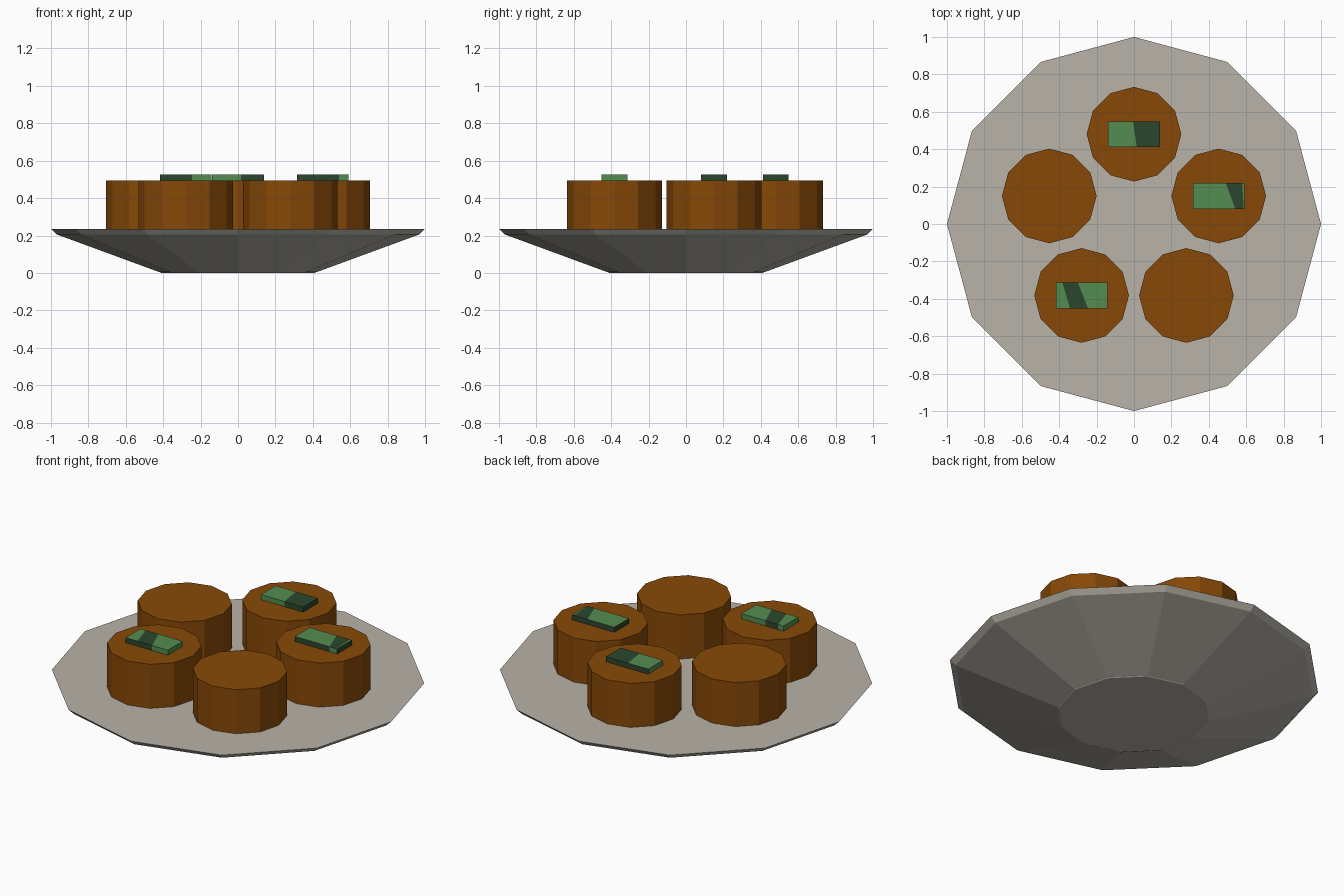
import bpy, bmesh, math
from mathutils import Vector

if "Cube" in bpy.data.objects:
    bpy.data.objects.remove(bpy.data.objects["Cube"])


def material(name, rgb):
    m = bpy.data.materials.new(name)
    m.diffuse_color = (*[(c / 255) ** 2.2 for c in rgb], 1)
    m.use_nodes = True
    m.node_tree.nodes["Principled BSDF"].inputs["Base Color"].default_value = m.diffuse_color
    return m


GREY = material("stone grey", (183, 178, 167))
BROWN = material("baked brown", (134, 74, 16))
LIGHT = material("leaf green", (84, 139, 82))
DARK = material("dark green", (47, 72, 50))


def add_object(name, bm, mats):
    bmesh.ops.recalc_face_normals(bm, faces=bm.faces)
    me = bpy.data.meshes.new(name)
    bm.to_mesh(me)
    bm.free()
    for m in mats:
        me.materials.append(m)
    ob = bpy.data.objects.new(name, me)
    bpy.context.collection.objects.link(ob)
    return ob


def lathe(name, profile, mat, centre=(0, 0)):
    """Twelve-sided stacked rings with capped ends."""
    bm = bmesh.new()
    rings = []
    for r, z in profile:
        rings.append([bm.verts.new((centre[0] + r * math.cos(k * math.pi / 6),
                                    centre[1] + r * math.sin(k * math.pi / 6), z))
                      for k in range(12)])
    for a, b in zip(rings, rings[1:]):
        for k in range(12):
            j = (k + 1) % 12
            bm.faces.new((a[k], a[j], b[j], b[k]))
    bm.faces.new(rings[0][::-1])
    bm.faces.new(rings[-1])
    return add_object(name, bm, [mat])


def strip(name, centre, cuts, top_dark, side_dark):
    """Garnish box, cut by slanted lines (x at back, x at front).
    top_dark: column numbers that are dark; side_dark(normal, x) for the sides."""
    hx, hy, z0, z1 = 0.138, 0.069, 0.495, 0.525
    bm = bmesh.new()
    bmesh.ops.create_cube(bm, size=1)
    for v in bm.verts:
        v.co = Vector((v.co.x * 2 * hx, v.co.y * 2 * hy, z0 if v.co.z < 0 else z1))
    planes = []
    for xb, xf in cuts:
        n = Vector((2 * hy, xf - xb, 0)).normalized()
        p = Vector((xb, hy, 0))
        planes.append((p, n))
        bmesh.ops.bisect_plane(bm, geom=bm.verts[:] + bm.edges[:] + bm.faces[:],
                               plane_co=p, plane_no=n)
    bm.normal_update()
    for f in bm.faces:
        c = f.calc_center_median()
        column = sum((c - p).dot(n) > 0 for p, n in planes)
        if abs(f.normal.z) > 0.5:
            dark = column in top_dark
        else:
            dark = side_dark(f.normal, c.x)
        f.material_index = int(dark)
    ob = add_object(name, bm, [LIGHT, DARK])
    ob.location = (*centre, 0)


# Plate: flat top, small bevelled rim, tapering underside
lathe("plate", [(0.42, 0.004), (0.97, 0.206), (1.0, 0.235)], GREY)
lathe("plate_foot", [(0.41, 0.0), (0.42, 0.006)], GREY)

# Five round cakes in a ring
centres = [(0, 0.48), (0.453, 0.15), (0.28, -0.382), (-0.28, -0.382), (-0.453, 0.15)]
for i, c in enumerate(centres):
    lathe(f"cake_{i + 1}", [(0.253, 0.23), (0.253, 0.495)], BROWN, c)

# Green garnish on three cakes, each with its own dark patch
strip("back_garnish", centres[0], [(-0.005, 0.015)], {1},
      lambda n, x: n.x > 0.5 or n.y > 0.5 or x > 0)
strip("right_garnish", centres[1], [(0.038, 0.088), (0.125, 0.134)], {1},
      lambda n, x: abs(n.x) > 0.5 or n.y > 0.5 or x < 0.1)
strip("left_garnish", centres[3], [(-0.103, -0.062), (-0.02, 0.034)], {1},
      lambda n, x: abs(n.x) < 0.5 and -0.1 < x < 0)
